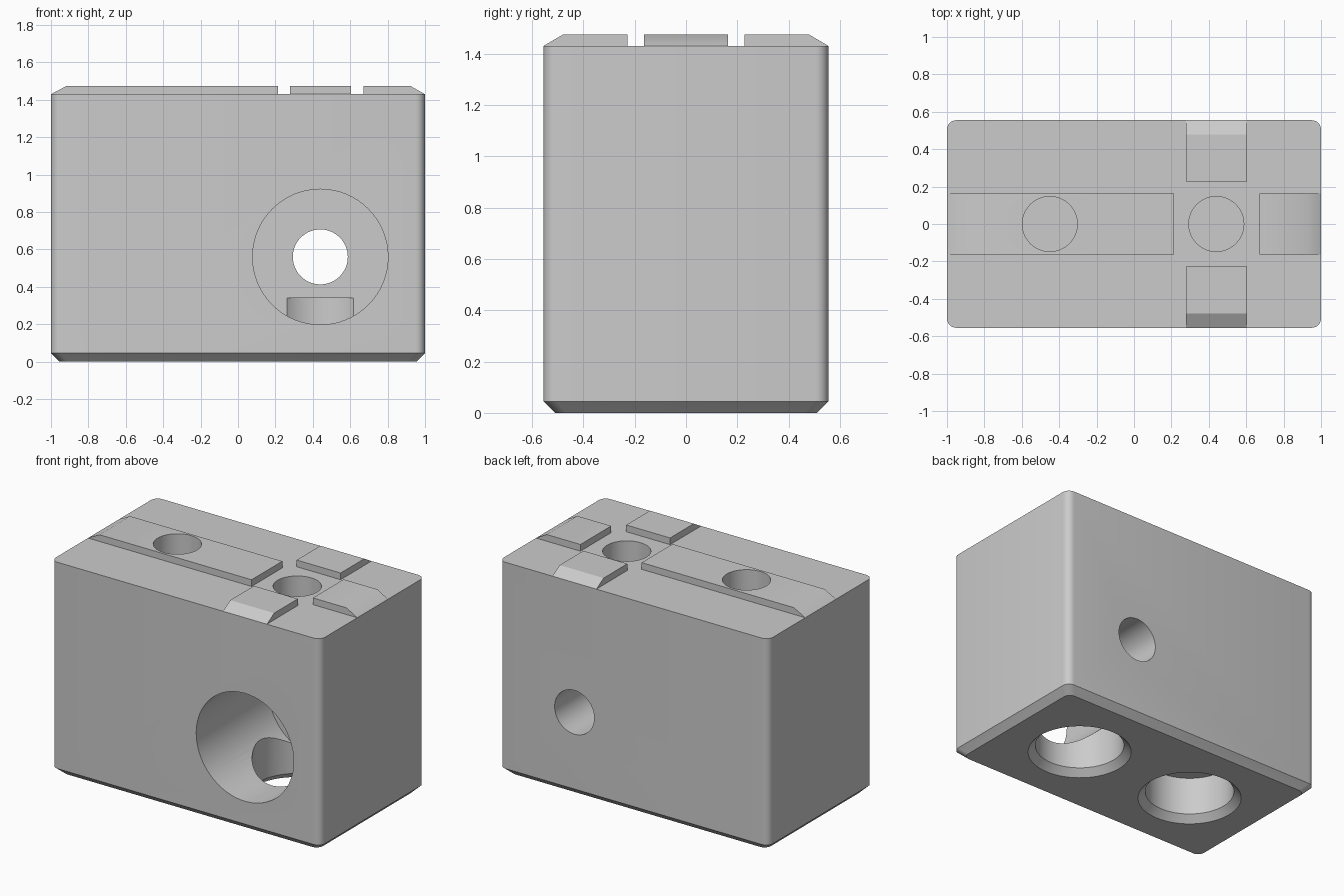
import bpy, bmesh
from math import pi, cos, sin

cube = bpy.data.objects.get("Cube")
if cube:
    bpy.data.objects.remove(cube, do_unlink=True)

mat = bpy.data.materials.new("plain grey")
mat.use_nodes = True
GREY = (0.6, 0.6, 0.6, 1)
mat.diffuse_color = GREY
mat.node_tree.nodes["Principled BSDF"].inputs["Base Color"].default_value = GREY

HALF_X, HALF_Y, DECK, TOP = 1.0, 0.555, 1.43, 1.475
PIN, SOCKET, CHAMFER, CORNER = 0.147, 0.275, 0.045, 0.05
LEFT_X, BORE_X, BORE_Z = -0.45, 0.44, 0.56
KEY = 0.163


def loft(name, rings):
    """Closed solid through rings of equally many points."""
    bm = bmesh.new()
    loops = [[bm.verts.new(p) for p in ring] for ring in rings]
    bm.faces.new(loops[0])
    bm.faces.new(loops[-1])
    for a, b in zip(loops, loops[1:]):
        for i in range(len(a)):
            j = (i + 1) % len(a)
            bm.faces.new((a[i], a[j], b[j], b[i]))
    bmesh.ops.recalc_face_normals(bm, faces=bm.faces[:])
    mesh = bpy.data.meshes.new(name)
    bm.to_mesh(mesh)
    bm.free()
    mesh.materials.append(mat)
    obj = bpy.data.objects.new(name, mesh)
    bpy.context.collection.objects.link(obj)
    return obj


def rounded_outline(z, inset):
    """Rounded rectangle, with its sides moved in by inset."""
    sx, sy = 1 - inset / HALF_X, 1 - inset / HALF_Y
    points = []
    for corner, (dx, dy) in enumerate([(1, 1), (-1, 1), (-1, -1), (1, -1)]):
        for step in range(7):
            a = (corner + step / 6) * pi / 2
            x = dx * (HALF_X - CORNER) + CORNER * cos(a)
            y = dy * (HALF_Y - CORNER) + CORNER * sin(a)
            points.append((x * sx, y * sy, z))
    return points


def round_cutter(x, profile, crosswise=False):
    """Turned cutter; profile gives (distance, radius) along z, or along y."""
    rings = []
    for d, r in profile:
        turn = [(r * cos(i * pi / 32), r * sin(i * pi / 32)) for i in range(64)]
        rings.append([(x + u, d, BORE_Z + v) if crosswise else (x + u, v, d)
                      for u, v in turn])
    obj = loft("cutter", rings)
    obj.hide_render = True
    return obj


def cut(obj, cutters):
    """Cut each hole and keep the result as plain mesh."""
    for c in cutters:
        mod = obj.modifiers.new("hole", 'BOOLEAN')
        mod.operation, mod.solver, mod.object = 'DIFFERENCE', 'EXACT', c
        graph = bpy.context.evaluated_depsgraph_get()
        mesh = bpy.data.meshes.new_from_object(obj.evaluated_get(graph))
        obj.modifiers.clear()
        obj.data = mesh


def key(name, outer, inner, slope, center, along_y=False):
    """Raised strip whose outer end slopes down to the block edge."""
    profile = [(outer, DECK), (inner, DECK), (inner, TOP), (slope, TOP)]
    return loft(name, [[(w, p, z) if along_y else (p, w, z) for p, z in profile]
                       for w in (center - KEY, center + KEY)])


# Main block: rounded upright corners, chamfered underside
block = loft("block", [rounded_outline(0, CHAMFER),
                       rounded_outline(CHAMFER, 0),
                       rounded_outline(DECK, 0)])

# Raised keys on the deck
long_key = key("long_key", -HALF_X, 0.215, -0.915, 0)
keys = [long_key, key("short_key", HALF_X, 0.67, 0.92, 0)]
for name, side in (("front_key", -1), ("back_key", 1)):
    keys.append(key(name, side * HALF_Y, side * 0.227, side * 0.478, BORE_X, True))

# Holes: blind pin holes above, chamfered sockets below, stepped cross bore
pins = [round_cutter(x, [(1.03, PIN), (1.6, PIN)]) for x in (LEFT_X, BORE_X)]
sockets = [round_cutter(x, [(-CHAMFER, SOCKET + 2 * CHAMFER), (CHAMFER, SOCKET),
                            (ceiling, SOCKET)])
           for x, ceiling in ((LEFT_X, 0.3), (BORE_X, 0.34))]
bore = round_cutter(BORE_X, [(-0.7, 0.362), (0.21, 0.362), (0.21, PIN), (0.7, PIN)], True)
cutters = pins + sockets + [bore]
cut(block, cutters)
cut(long_key, pins[:1])
for c in cutters:
    bpy.data.objects.remove(c, do_unlink=True)

# Smooth round walls, keep edges sharp
for obj in [block] + keys:
    obj.data.shade_smooth()
    obj.data.set_sharp_from_angle(angle=pi / 6)
